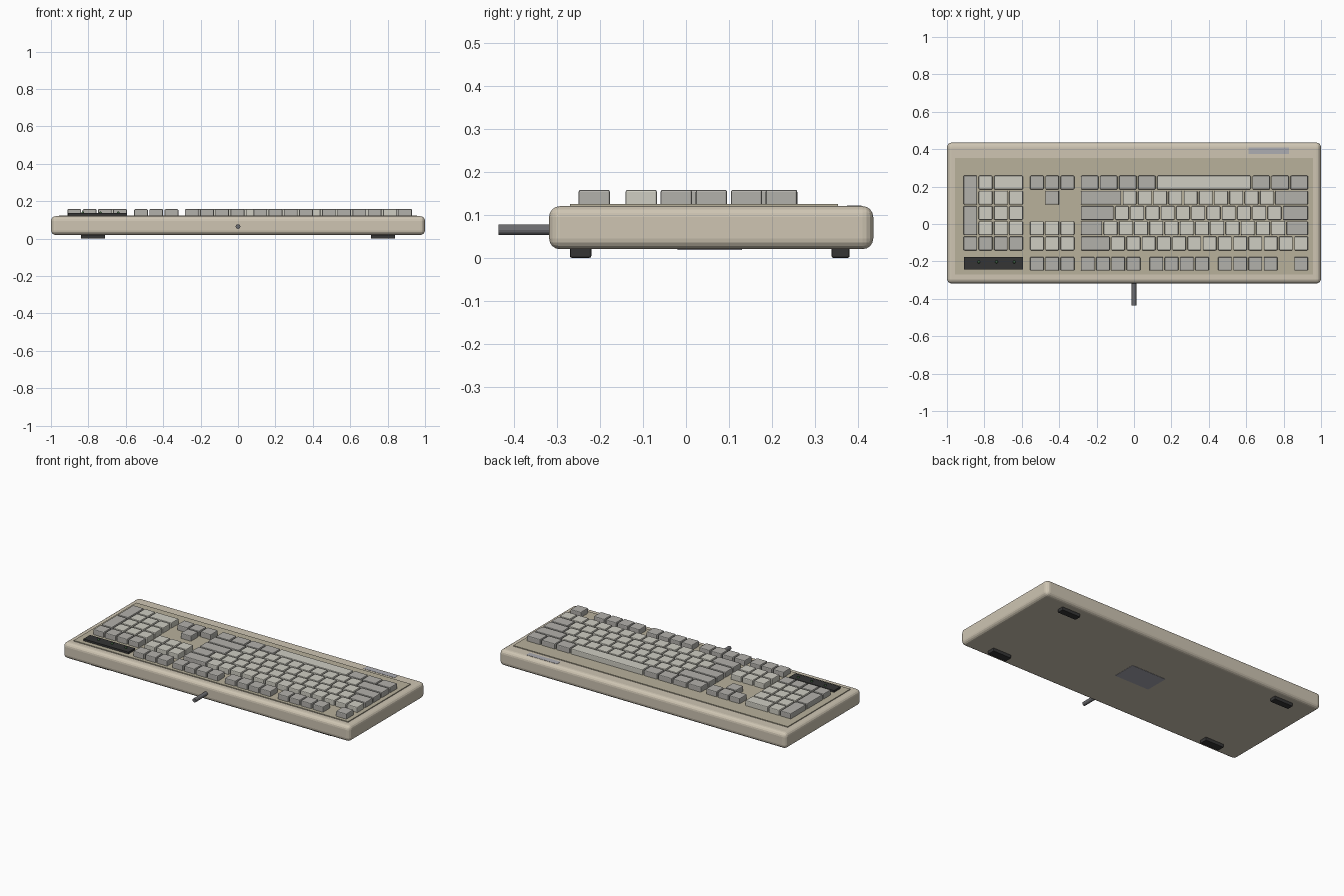
import bpy, bmesh
from mathutils import Matrix

if "Cube" in bpy.data.objects:
    bpy.data.objects.remove(bpy.data.objects["Cube"])

P, GAP = 0.0815, 0.0085        # key pitch and gap between caps
X0 = 0.93                      # outer edge of the first key column
ROWS = [-0.213, -0.104, -0.0225, 0.059, 0.1405, 0.2215]   # row centres


def material(name, rgb):
    m = bpy.data.materials.new(name)
    m.diffuse_color = (*rgb, 1)
    m.use_nodes = True
    m.node_tree.nodes["Principled BSDF"].inputs["Base Color"].default_value = m.diffuse_color
    return m


BEIGE = material("beige_plastic", (0.62, 0.56, 0.45))
PANEL = material("panel_plastic", (0.48, 0.44, 0.33))
LIGHT = material("light_cap", (0.62, 0.61, 0.54))
DARK = material("dark_cap", (0.45, 0.44, 0.41))
BLACK = material("dark_plastic", (0.035, 0.035, 0.035))
CABLE = material("cable_grey", (0.15, 0.15, 0.16))
BADGE = material("badge_grey", (0.42, 0.42, 0.45))
LABEL = material("label_grey", (0.40, 0.40, 0.45))
LAMP = material("lamp_green", (0.05, 0.12, 0.05))


def boxes(name, bounds, mat, bevel=0.0, segments=2):
    """One object made of boxes, each (x0, x1, y0, y1, z0, z1)."""
    bm = bmesh.new()
    for x0, x1, y0, y1, z0, z1 in bounds:
        m = Matrix.Translation(((x0 + x1) / 2, (y0 + y1) / 2, (z0 + z1) / 2))
        m = m @ Matrix.Diagonal((x1 - x0, y1 - y0, z1 - z0, 1))
        bmesh.ops.create_cube(bm, size=1, matrix=m)
    me = bpy.data.meshes.new(name)
    bm.to_mesh(me)
    bm.free()
    me.materials.append(mat)
    ob = bpy.data.objects.new(name, me)
    bpy.context.collection.objects.link(ob)
    if bevel:
        b = ob.modifiers.new("rounding", "BEVEL")
        b.width, b.segments = bevel, segments
    return ob


def key(u, row, w=1, tall=1):
    """Bounds of a cap: u units from the first column, extending in -x."""
    x1 = X0 - u * P
    y = ROWS[row]
    h = (P - GAP) / 2
    return (x1 - w * P + GAP, x1, y - h, y + h + (tall - 1) * P, 0.118, 0.158)


def run(u, row, widths):
    """Consecutive caps in one row."""
    out = []
    for w in widths:
        out.append(key(u, row, w))
        u += w
    return out


# Case and raised key panel
boxes("case", [(-1, 1, -0.318, 0.435, 0.02, 0.12)], BEIGE, 0.025, 4)
boxes("key_panel", [(-0.957, 0.957, -0.27, 0.353, 0.11, 0.125)], PANEL)

# Function row
fkeys = run(0, 0, [1])
for start in (2, 6.5, 11):
    fkeys += run(start, 0, [1] * 4)
boxes("function_keys", fkeys, DARK, 0.005)

# Main typing block
boxes("letter_keys", run(0, 1, [1] * 13) + run(1.5, 2, [1] * 12) + run(1.75, 3, [1] * 11)
      + run(2.25, 4, [1] * 10), LIGHT, 0.005)
boxes("space_bar", [key(3.75, 5, 6.25)], LIGHT, 0.005)
boxes("modifier_keys", [key(13, 1, 2), key(0, 2, 1.5), key(13.5, 2, 1.5), key(0, 3, 1.75),
                        key(12.75, 3, 2.25), key(0, 4, 2.25), key(12.25, 4, 2.75)]
      + run(0, 5, [1.25] * 3) + run(10, 5, [1.25] * 4), DARK, 0.005)

# Navigation cluster
N = 15.33
boxes("system_keys", run(N, 0, [1] * 3), DARK, 0.005)
boxes("navigation_keys", run(N, 1, [1] * 3) + run(N, 2, [1] * 3), LIGHT, 0.005)
boxes("arrow_keys", [key(N + 1, 4)] + run(N, 5, [1] * 3), DARK, 0.005)

# Number pad
K = 18.7
pad = [k for row in (2, 3, 4) for k in run(K, row, [1] * 3)] + run(K, 5, [2, 1])
boxes("number_pad_keys", pad, LIGHT, 0.005)
boxes("number_pad_operators", run(K, 1, [1] * 4) + [key(K + 3, 2, 1, 2), key(K + 3, 4, 1, 2)],
      DARK, 0.005)

# Indicator strip with lamps
boxes("indicator_strip", [(-0.908, -0.594, -0.242, -0.177, 0.118, 0.137)], BLACK)
for x in (-0.83, -0.735, -0.64):
    bpy.ops.mesh.primitive_uv_sphere_add(segments=10, ring_count=6, radius=0.008,
                                         location=(x, -0.203, 0.137))
    bpy.context.object.name = "indicator_lamp"
    bpy.context.object.data.materials.append(LAMP)

# Blank badge on the case and label underneath
boxes("badge", [(0.613, 0.828, 0.374, 0.408, 0.115, 0.1215)], BADGE)
boxes("underside_label", [(-0.12, 0.12, -0.02, 0.13, 0.0185, 0.025)], LABEL)

# Rubber feet
for y0, y1 in ((-0.27, -0.22), (0.338, 0.38)):
    for s in (-1, 1):
        a, b = sorted((s * 0.84, s * 0.71))
        boxes("foot", [(a, b, y0, y1, 0, 0.025)], BLACK, 0.004)

# Cable stub
bpy.ops.mesh.primitive_cylinder_add(vertices=12, radius=0.0125, depth=0.135,
                                    location=(0, -0.3675, 0.065), rotation=(1.570796, 0, 0))
bpy.context.object.name = "cable"
bpy.context.object.data.materials.append(CABLE)
